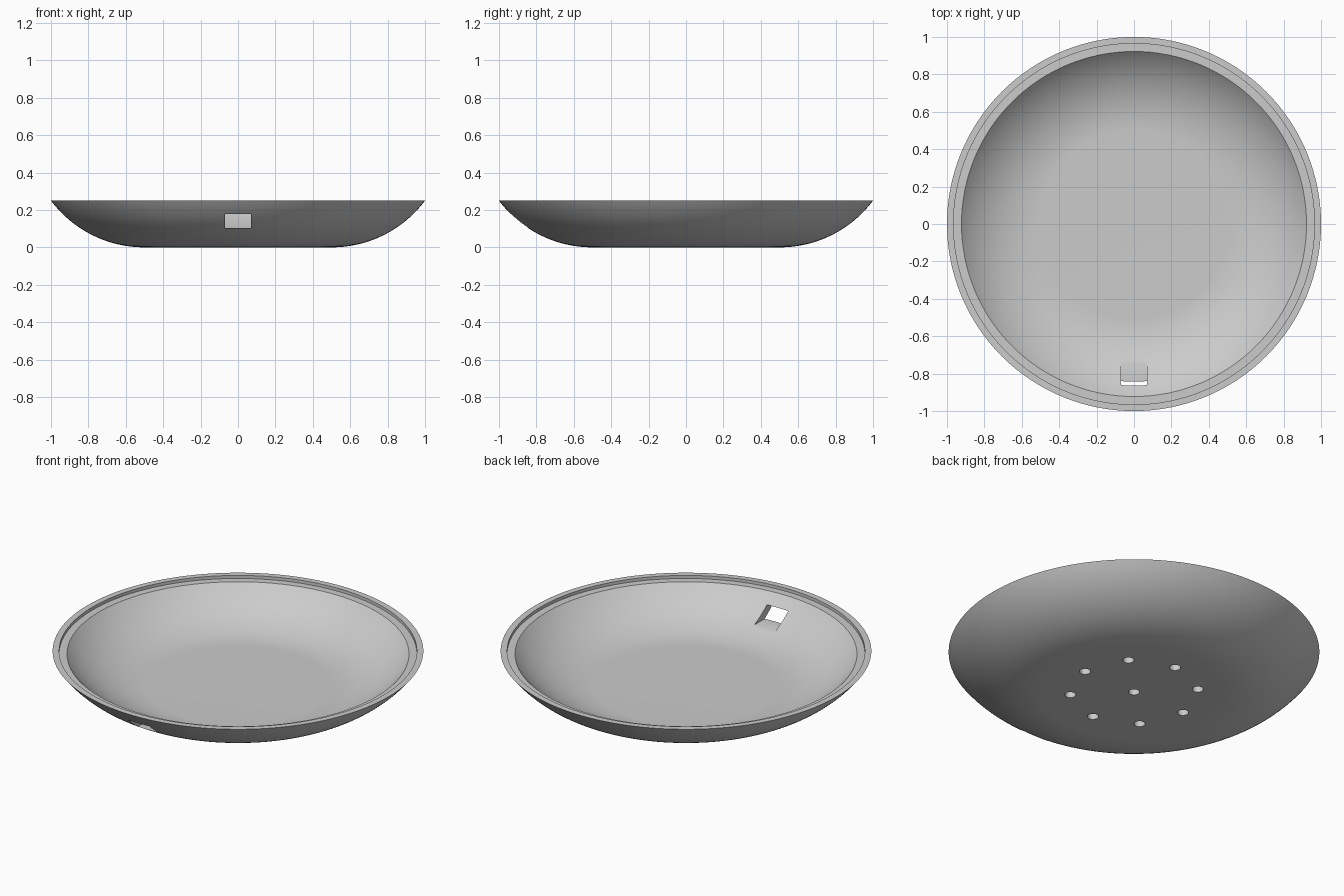
import bpy, bmesh, math
from mathutils import Matrix

cube = bpy.data.objects.get("Cube")
if cube:
    bpy.data.objects.remove(cube, do_unlink=True)

FLAT, ARC_Z, R_OUT, R_IN = 0.5, 0.625, 0.625, 0.577   # wall arcs share one centre
RIM_Z, LEDGE_Z = 0.25, 0.232

grey = bpy.data.materials.new("plain_grey")
grey.use_nodes = True
colour = (0.6, 0.6, 0.6, 1)
grey.diffuse_color = colour
grey.node_tree.nodes["Principled BSDF"].inputs["Base Color"].default_value = colour


def arc(radius, top, steps=28):
    """Profile points of a wall arc, from the flat floor up to height top."""
    end = math.acos((ARC_Z - top) / radius)
    return [(FLAT + radius * math.sin(end * i / steps),
             ARC_Z - radius * math.cos(end * i / steps)) for i in range(steps + 1)]


def make_object(name, bm):
    bmesh.ops.recalc_face_normals(bm, faces=bm.faces[:])
    mesh = bpy.data.meshes.new(name)
    bm.to_mesh(mesh)
    bm.free()
    mesh.materials.append(grey)
    obj = bpy.data.objects.new(name, mesh)
    bpy.context.collection.objects.link(obj)
    return obj


# Dish: closed section with a stepped rim, spun around z
profile = [(0, 0)] + arc(R_OUT, RIM_Z)
profile += [(0.965, RIM_Z), (0.965, LEDGE_Z)]
profile += arc(R_IN, LEDGE_Z)[::-1] + [(0, ARC_Z - R_IN)]
bm = bmesh.new()
verts = [bm.verts.new((r, 0, z)) for r, z in profile]
edges = [bm.edges.new(pair) for pair in zip(verts, verts[1:])]
bmesh.ops.spin(bm, geom=verts + edges, cent=(0, 0, 0), axis=(0, 0, 1),
               angle=math.tau, steps=128, use_duplicate=False)
bmesh.ops.remove_doubles(bm, verts=bm.verts[:], dist=1e-5)
dish = make_object("dish", bm)

# Window cutter through the front wall
bm = bmesh.new()
bmesh.ops.create_cube(bm, size=1, matrix=Matrix.Translation((0, -0.85, 0.14))
                      @ Matrix.Diagonal((0.14, 0.5, 0.075, 1)))
window = make_object("window_cutter", bm)

# Blind holes under the floor: one in the centre, eight in a ring
bm = bmesh.new()
spots = [(0, 0)] + [(0.345 * math.cos(i * math.tau / 8), 0.345 * math.sin(i * math.tau / 8))
                    for i in range(8)]
for x, y in spots:
    bmesh.ops.create_cone(bm, cap_ends=True, segments=32, radius1=0.03, radius2=0.03,
                          depth=0.08, matrix=Matrix.Translation((x, y, 0)))
holes = make_object("hole_cutter", bm)

# Cut, then drop the cutters
bpy.context.view_layer.objects.active = dish
for cutter in (window, holes):
    cutter.hide_render = True
    mod = dish.modifiers.new(cutter.name, "BOOLEAN")
    mod.operation, mod.solver, mod.object = "DIFFERENCE", "EXACT", cutter
    bpy.ops.object.modifier_apply(modifier=mod.name)
    bpy.data.objects.remove(cutter, do_unlink=True)

bpy.ops.object.select_all(action="DESELECT")
dish.select_set(True)
bpy.ops.object.shade_smooth_by_angle(angle=math.radians(30))
